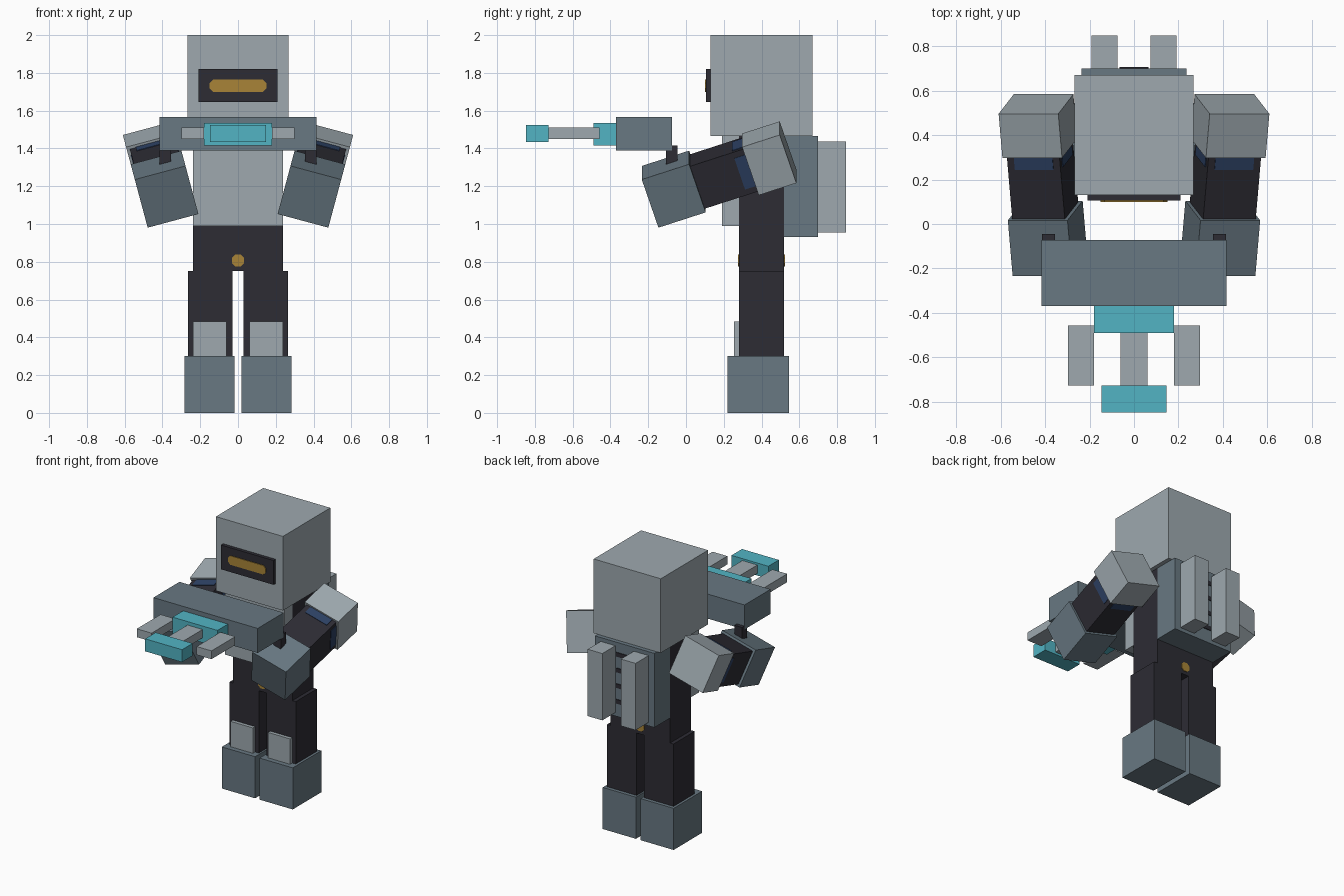
import bpy, bmesh, math
from mathutils import Matrix, Vector

cube = bpy.data.objects.get("Cube")
if cube:
    bpy.data.objects.remove(cube, do_unlink=True)


def material(name, rgb):
    m = bpy.data.materials.new(name)
    m.use_nodes = True
    m.diffuse_color = (*rgb, 1)
    m.node_tree.nodes["Principled BSDF"].inputs["Base Color"].default_value = (*rgb, 1)
    return m


GREY = material("light_grey", (0.342, 0.397, 0.429))
SLATE = material("slate", (0.138, 0.188, 0.223))
DARK = material("dark_suit", (0.026, 0.025, 0.034))
GOLD = material("gold", (0.392, 0.231, 0.038))
TEAL = material("teal", (0.084, 0.456, 0.552))
BLUE = material("navy_blue", (0.026, 0.053, 0.127))


def box(name, mat, x, y, z, frame=None, corner=0):
    """Box from (min, max) ranges; frame places it, corner chamfers edges along y."""
    lo, hi = Vector((x[0], y[0], z[0])), Vector((x[1], y[1], z[1]))
    bm = bmesh.new()
    bmesh.ops.create_cube(bm, size=1)
    bmesh.ops.scale(bm, vec=hi - lo, verts=bm.verts)
    bmesh.ops.translate(bm, vec=(lo + hi) / 2, verts=bm.verts)
    if corner:
        edges = [e for e in bm.edges
                 if abs((e.verts[0].co - e.verts[1].co).y) > 0.5 * (hi.y - lo.y)]
        bmesh.ops.bevel(bm, geom=edges, offset=corner, segments=1, affect='EDGES')
    if frame:
        bm.transform(frame)
        if frame.determinant() < 0:
            bmesh.ops.reverse_faces(bm, faces=bm.faces)
    mesh = bpy.data.meshes.new(name)
    bm.to_mesh(mesh)
    bm.free()
    mesh.materials.append(mat)
    ob = bpy.data.objects.new(name, mesh)
    bpy.context.collection.objects.link(ob)
    return ob


def centred(size):
    return (-size / 2, size / 2)


def span(a, b, side):
    return tuple(sorted((a * side, b * side)))


# Head and visor
box("head", GREY, centred(0.535), (0.13, 0.67), (1.465, 2))
box("visor", DARK, centred(0.42), (0.105, 0.13), (1.645, 1.82))
box("visor_slit", GOLD, centred(0.3), (0.1, 0.105), (1.7, 1.765), corner=0.018)

# Body, chest plate, backpack and belt studs
box("torso", DARK, centred(0.475), (0.28, 0.52), (0.75, 1.465))
box("chest_plate", GREY, centred(0.475), (0.19, 0.28), (0.99, 1.465))
box("backpack", SLATE, centred(0.475), (0.52, 0.7), (0.93, 1.465))
for i in range(4):
    z = 1.04 + 0.113 * i
    box("backpack_vent", DARK, centred(0.13), (0.7, 0.706), (z - 0.015, z + 0.015))
for y in (0.275, 0.52):
    box("belt_stud", GOLD, centred(0.064), (y, y + 0.005), (0.774, 0.838), corner=0.018)

# Arm frame: local x is width, local y runs from hand (0) to shoulder, local z is up
hand = Matrix.Translation((-0.378, -0.19, 1.144))
arm_frame = hand @ Matrix.Rotation(math.radians(-15), 4, 'Y') @ Matrix.Rotation(math.radians(18.5), 4, 'X')
mirror_x = Matrix.Scale(-1, 4, (1, 0, 0))

for label, side in (("right", -1), ("left", 1)):
    # Legs
    box(label + "_leg", DARK, span(0.03, 0.265, side), (0.28, 0.52), (0.3, 0.75))
    box(label + "_boot", SLATE, span(0.018, 0.283, side), (0.22, 0.545), (0, 0.3))
    box(label + "_knee_pad", GREY, span(0.06, 0.237, side), (0.255, 0.28), (0.3, 0.483))
    # Backpack tank
    box(label + "_tank", GREY, span(0.074, 0.191, side), (0.7, 0.848), (0.955, 1.437))
    # Arm
    frame = arm_frame if side < 0 else mirror_x @ arm_frame
    box(label + "_glove", SLATE, centred(0.278), (0, 0.264), centred(0.278), frame)
    box(label + "_arm", DARK, centred(0.245), (0.264, 0.56), centred(0.245), frame)
    box(label + "_shoulder_guard", GREY, centred(0.278), (0.56, 0.77), centred(0.278), frame)
    for quarter in range(4):
        turned = frame @ Matrix.Rotation(quarter * math.pi / 2, 4, 'Y')
        box(label + "_arm_band", BLUE, centred(0.18), (0.5, 0.56), (0.1225, 0.126), turned)
    # Weapon grip and side prong
    box(label + "_grip", DARK, span(0.355, 0.415, side), (-0.105, -0.045), (1.25, 1.415))
    box(label + "_prong", GREY, span(0.18, 0.298, side), (-0.728, -0.457), (1.45, 1.51))

# Weapon
box("weapon_body", SLATE, centred(0.832), (-0.37, -0.073), (1.39, 1.567))
box("weapon_core", TEAL, centred(0.358), (-0.49, -0.37), (1.415, 1.535))
box("middle_prong", GREY, centred(0.12), (-0.728, -0.49), (1.45, 1.51))
box("weapon_tip", TEAL, centred(0.294), (-0.848, -0.728), (1.434, 1.524))
